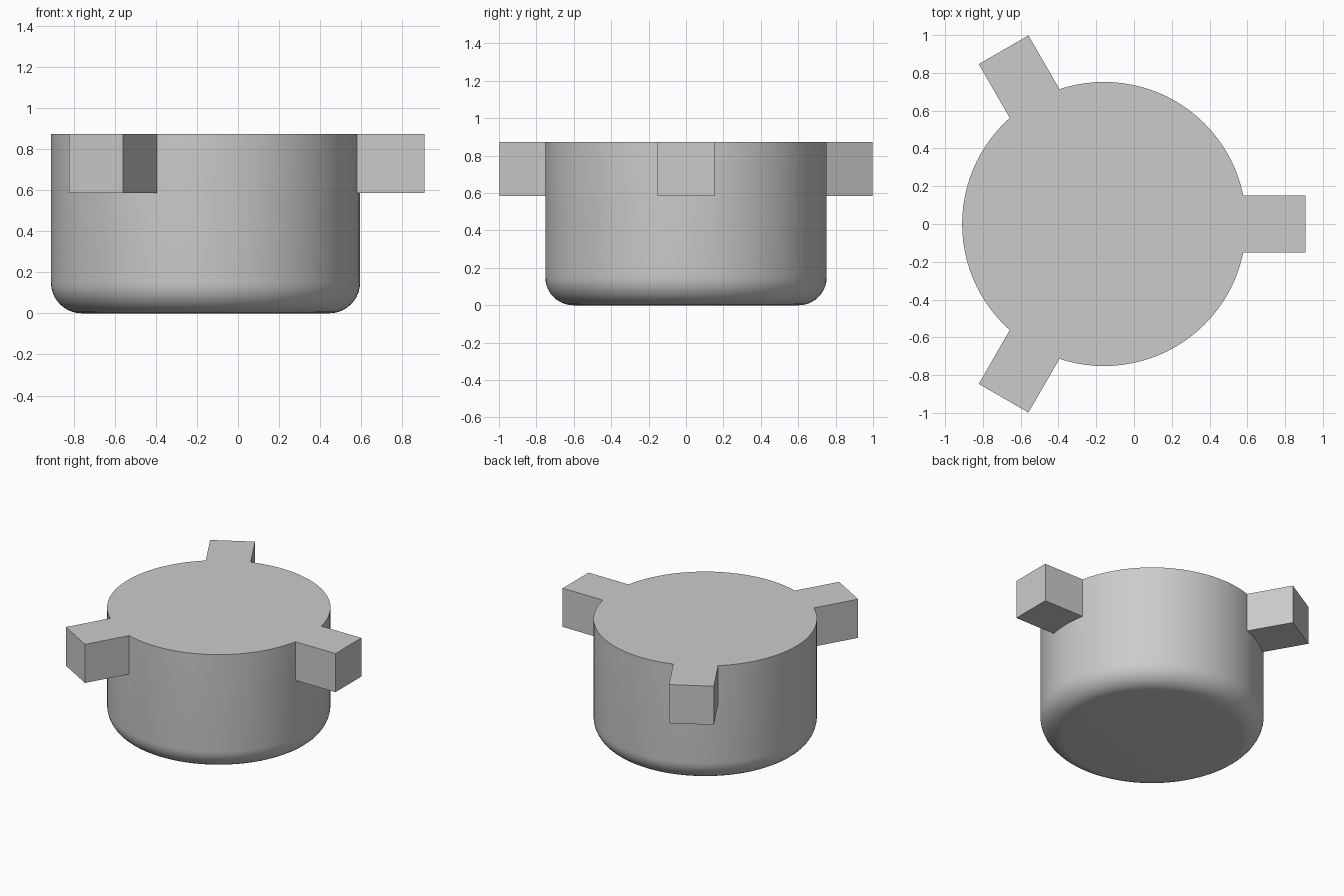
import bpy, bmesh, math
from mathutils import Matrix, Vector

if "Cube" in bpy.data.objects:
    bpy.data.objects.remove(bpy.data.objects["Cube"])

CX = -0.158            # cup axis
R, H = 0.752, 0.872    # cup radius and height
FILLET = 0.15          # bottom rounding
LUG_END, LUG_HALF, LUG_Z = 1.065, 0.152, 0.585

grey = bpy.data.materials.new("grey")
grey.diffuse_color = (0.6, 0.6, 0.6, 1)
grey.use_nodes = True
grey.node_tree.nodes["Principled BSDF"].inputs["Base Color"].default_value = grey.diffuse_color


def add_object(name, bm):
    bmesh.ops.recalc_face_normals(bm, faces=bm.faces)
    me = bpy.data.meshes.new(name)
    bm.to_mesh(me)
    bm.free()
    me.materials.append(grey)
    ob = bpy.data.objects.new(name, me)
    bpy.context.collection.objects.link(ob)
    return ob


# Cup body: rings stacked up a rounded profile, capped at both ends
SEG, ARC = 96, 10
profile = [(R - FILLET + FILLET * math.sin(a), FILLET - FILLET * math.cos(a))
           for a in (math.pi / 2 * i / ARC for i in range(ARC + 1))] + [(R, H)]
bm = bmesh.new()
rings = [[bm.verts.new((CX + r * math.cos(t), r * math.sin(t), z))
          for t in (2 * math.pi * k / SEG for k in range(SEG))] for r, z in profile]
for low, high in zip(rings, rings[1:]):
    for k in range(SEG):
        n = (k + 1) % SEG
        bm.faces.new((low[k], low[n], high[n], high[k]))
bm.faces.new(rings[0][::-1])
bm.faces.new(rings[-1])
body = add_object("cup_body", bm)

# Three square lugs around the rim, merged into the body
for i in range(3):
    bm = bmesh.new()
    bmesh.ops.create_cube(bm, size=1)
    start = 0.5
    bmesh.ops.scale(bm, verts=bm.verts, vec=(LUG_END - start, 2 * LUG_HALF, H - LUG_Z))
    bmesh.ops.translate(bm, verts=bm.verts,
                        vec=((LUG_END + start) / 2, 0, (H + LUG_Z) / 2))
    turn = Matrix.Translation(Vector((CX, 0, 0))) @ Matrix.Rotation(i * math.tau / 3, 4, 'Z')
    bmesh.ops.transform(bm, matrix=turn, verts=bm.verts)
    lug = add_object("lug_%d" % (i + 1), bm)
    lug.hide_render = True
    mod = body.modifiers.new("join_lug", 'BOOLEAN')
    mod.operation, mod.solver, mod.object = 'UNION', 'EXACT', lug
    bpy.context.view_layer.objects.active = body
    bpy.ops.object.modifier_apply(modifier=mod.name)
    bpy.data.objects.remove(lug)

# Smooth wall and rounding, sharp rim and lugs
bpy.ops.object.select_all(action='DESELECT')
body.select_set(True)
bpy.context.view_layer.objects.active = body
bpy.ops.object.shade_smooth_by_angle(angle=math.radians(30))
